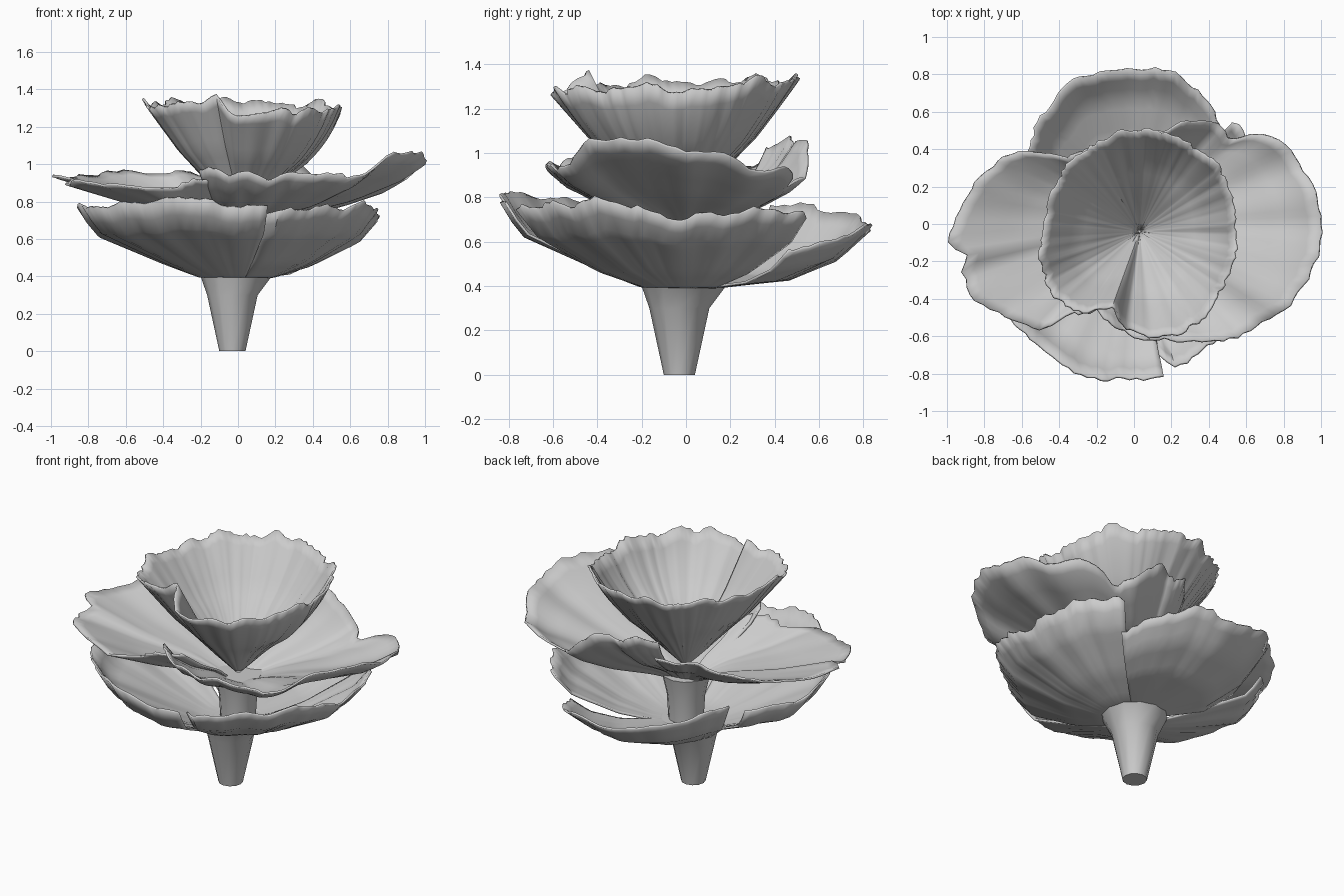
import bpy, bmesh, math, random

random.seed(11)
cube = bpy.data.objects.get("Cube")
if cube:
    bpy.data.objects.remove(cube)

grey = bpy.data.materials.new("pale_grey")
grey.use_nodes = True
colour = (0.6, 0.6, 0.6, 1)
grey.diffuse_color = colour
grey.node_tree.nodes["Principled BSDF"].inputs["Base Color"].default_value = colour


def interpolate(points, x):
    """Linear interpolation through tuples keyed by their first item."""
    for a, b in zip(points, points[1:]):
        if x <= b[0]:
            f = (x - a[0]) / (b[0] - a[0])
            return [p + (q - p) * f for p, q in zip(a[1:], b[1:])]
    return points[-1][1:]


def finish(name, bm, angle):
    mesh = bpy.data.meshes.new(name)
    bmesh.ops.recalc_face_normals(bm, faces=bm.faces)
    bm.to_mesh(mesh)
    bm.free()
    mesh.materials.append(grey)
    obj = bpy.data.objects.new(name, mesh)
    bpy.context.collection.objects.link(obj)
    bpy.ops.object.select_all(action="DESELECT")
    obj.select_set(True)
    bpy.context.view_layer.objects.active = obj
    bpy.ops.object.shade_smooth_by_angle(angle=math.radians(angle))
    return obj


def frill(name, rim, profile, root, centre=(0, 0), closed=False, ripple=0.014):
    """Ruffled fan: a profile swept to a rim of (degrees, radius, height, optional sag)."""
    start, end = rim[0][0], rim[-1][0]
    columns = int((end - start) / 2.5)
    rows = 14
    waves = [(n, random.uniform(0, math.tau), random.uniform(0.3, 1)) for n in (7, 12, 19)]
    jag = [random.uniform(-1, 1) for _ in range(columns + 1)]
    jag[-1] = jag[0]
    bm = bmesh.new()
    grid = []
    for i in range(columns + 1 - closed):
        degrees = start + (end - start) * i / columns
        radius, height, *sag = interpolate(rim, degrees)
        a = math.radians(degrees)
        wave = sum(s * math.sin(n * a + p) for n, p, s in waves)
        radius += 0.01 * jag[i] + 0.005 * wave
        column = []
        for j in range(rows + 1):
            t = j / rows
            rise = interpolate(profile, t)[0]
            r = root[0] + (radius - root[0]) * t
            z = root[1] + (height - root[1]) * rise + ripple * wave * t * t
            z += 0.008 * jag[i] * t ** 6 - sum(sag) * 12 * t ** 4 * (1 - t)
            column.append(bm.verts.new((centre[0] + r * math.cos(a),
                                        centre[1] + r * math.sin(a), z)))
        grid.append(column)
    pairs = list(zip(grid, grid[1:]))
    if closed:
        pairs.append((grid[-1], grid[0]))
    for left, right in pairs:
        for j in range(rows):
            bm.faces.new((left[j], right[j], right[j + 1], left[j + 1]))
    obj = finish(name, bm, 50)
    solid = obj.modifiers.new("thickness", "SOLIDIFY")
    solid.thickness = 0.012
    solid.offset = 0
    return obj


def stalk(name, rings, sides):
    """Tapered column through rings of (height, radius, x, y)."""
    bm = bmesh.new()
    loops = [[bm.verts.new((x + r * math.cos(math.tau * k / sides),
                            y + r * math.sin(math.tau * k / sides), z))
              for k in range(sides)] for z, r, x, y in rings]
    for low, high in zip(loops, loops[1:]):
        for k in range(sides):
            n = (k + 1) % sides
            bm.faces.new((low[k], low[n], high[n], high[k]))
    bm.faces.new(loops[0])
    bm.faces.new(loops[-1])
    return finish(name, bm, 45)


# Stem and the inner core that carries the upper tiers
stalk("stem", [(0, 0.07, -0.03, -0.03), (0.3, 0.135, -0.03, -0.03),
               (0.4, 0.19, -0.01, -0.01)], 12)
stalk("core", [(0.39, 0.1, 0, 0), (0.55, 0.11, 0, 0), (0.68, 0.14, 0, 0)], 12)

# Lower tier: three broad fans
low_root = (0.1, 0.39)
frill("lower_front_right_fan",
      [(152, 0.74, 0.74), (180, 0.85, 0.77), (205, 0.84, 0.77), (230, 0.82, 0.8),
       (250, 0.85, 0.81), (270, 0.83, 0.79), (281, 0.83, 0.77)],
      [(0, 0), (0.15, 0.03), (0.4, 0.22), (0.88, 0.64), (1, 1)], low_root)
frill("lower_front_left_fan",
      [(281, 0.72, 0.74), (286, 0.8, 0.75), (302, 0.76, 0.77), (330, 0.78, 0.78),
       (360, 0.75, 0.71), (385, 0.76, 0.74), (406, 0.76, 0.72)],
      [(0, 0), (0.15, 0.03), (0.45, 0.22), (0.85, 0.64), (1, 1)], low_root)
frill("lower_back_fan",
      [(44, 0.66, 0.56), (60, 0.77, 0.6), (75, 0.83, 0.66), (95, 0.84, 0.68),
       (115, 0.82, 0.7), (130, 0.76, 0.76), (146, 0.68, 0.77)],
      [(0, 0), (0.5, 0.16), (0.8, 0.5), (1, 1)], low_root)

# Middle tier: a tall left fan, notched behind, and a flatter right fan
frill("middle_left_fan",
      [(-115, 0.48, 0.96), (-90, 0.6, 0.95), (-65, 0.68, 0.94), (-45, 0.83, 0.92),
       (-30, 0.92, 1.04), (-18, 0.98, 1.08), (0, 1, 1), (12, 0.97, 0.97),
       (25, 0.94, 0.94), (36, 0.82, 0.9), (41, 0.68, 0.84), (50, 0.7, 0.88),
       (58, 0.65, 1), (70, 0.54, 1.06), (88, 0.46, 1.06), (100, 0.36, 1)],
      [(0, 0), (0.25, 0.24), (0.6, 0.47), (0.87, 0.76), (1, 1)], (0.04, 0.64))
frill("middle_right_fan",
      [(100, 0.42, 0.94), (135, 0.5, 0.96), (150, 0.75, 0.95), (162, 0.85, 0.93),
       (186, 1, 0.93), (191, 0.89, 0.91), (195, 0.96, 0.9), (205, 0.94, 0.9),
       (218, 0.82, 0.88), (229, 0.76, 0.88), (234, 0.6, 0.89), (256, 0.42, 0.92)],
      [(0, 0), (0.25, 0.32), (0.6, 0.58), (1, 1)], (0.04, 0.64), ripple=0.01)

# Top tier: a closed cup with one deep fold at the front
frill("top_cup",
      [(0, 0.51, 1.28, 0.05), (45, 0.54, 1.32, 0.03), (90, 0.54, 1.33, 0),
       (135, 0.52, 1.33, 0), (180, 0.51, 1.32, 0), (215, 0.58, 1.31, 0),
       (235, 0.53, 1.33, 0), (250, 0.41, 1.34, 0), (262, 0.53, 1.29, 0),
       (275, 0.57, 1.27, 0), (300, 0.58, 1.28, 0.03), (330, 0.53, 1.3, 0.05),
       (360, 0.51, 1.28, 0.05)],
      [(0, 0), (0.2, 0.18), (0.45, 0.42), (0.65, 0.6), (1, 1)],
      (0.01, 0.71), (0.03, -0.04), True)
